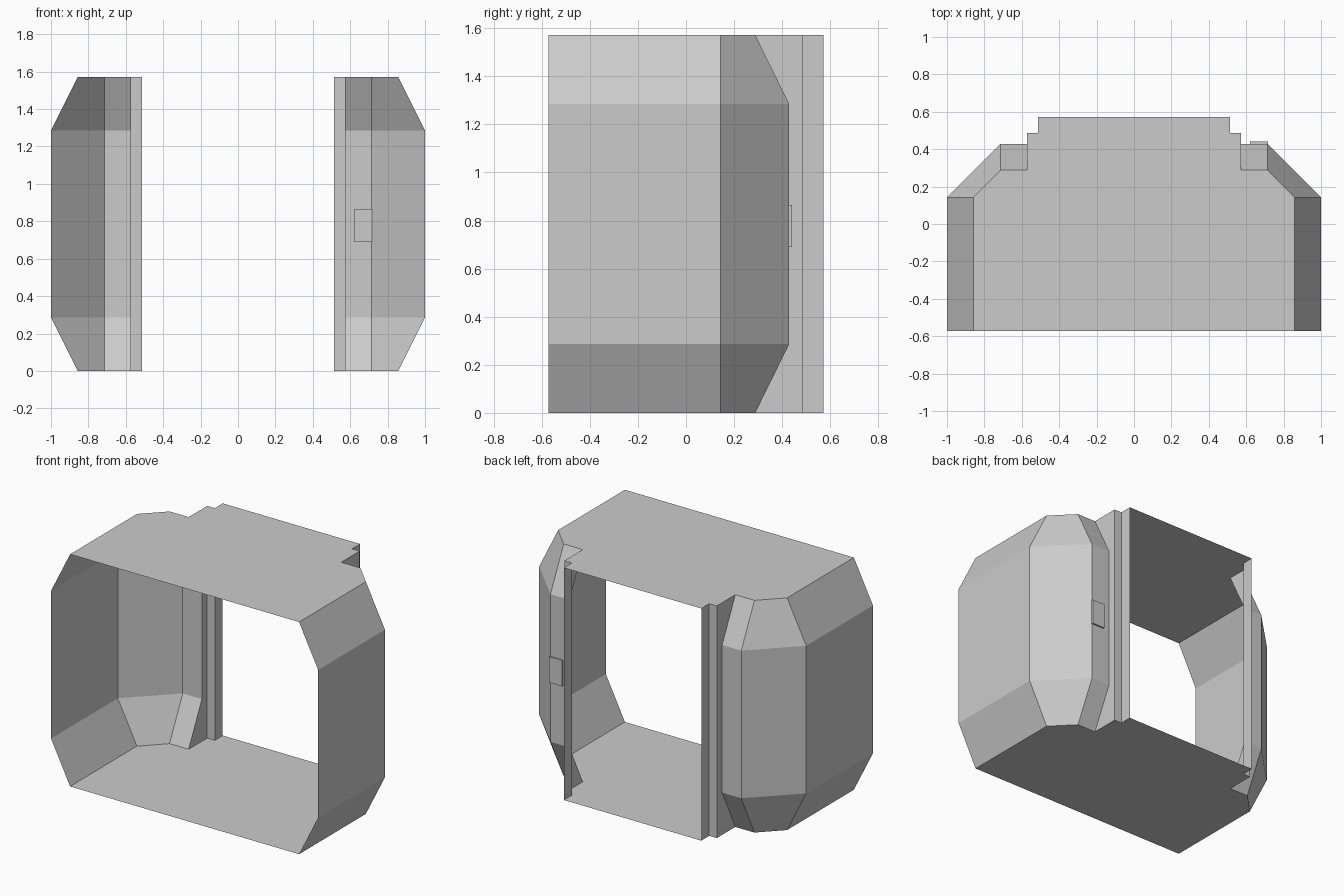
import bpy, bmesh

if "Cube" in bpy.data.objects:
    bpy.data.objects.remove(bpy.data.objects["Cube"])

H, C = 1.571, 0.286          # total height, chamfer height
# Plan outlines of the right half, front to back
INNER = [(.857, -.571), (.857, .143), (.714, .288), (.571, .288)]   # floor and ceiling
OUTER = [(1, -.571), (1, .143), (.714, .429), (.571, .429)]         # full-width walls
JAMB = [(.571, .288), (.571, .486), (.514, .486), (.514, .571)]     # stepped doorway


def make_object(name, bm):
    bmesh.ops.remove_doubles(bm, verts=bm.verts, dist=1e-4)
    bmesh.ops.recalc_face_normals(bm, faces=bm.faces)
    mesh = bpy.data.meshes.new(name)
    bm.to_mesh(mesh)
    bm.free()
    obj = bpy.data.objects.new(name, mesh)
    bpy.context.collection.objects.link(obj)
    return obj


def face(bm, points):
    return bm.faces.new([bm.verts.new(p) for p in points])


bm = bmesh.new()
# Side walls: straight middle band with sloped bands below and above
levels = [(0, INNER), (C, OUTER), (H - C, OUTER), (H, INNER)]
for s in (1, -1):
    for (z0, a), (z1, b) in zip(levels, levels[1:]):
        for i in range(3):
            ring = [(*a[i], z0), (*a[i + 1], z0), (*b[i + 1], z1), (*b[i], z1)]
            face(bm, [(s * x, y, z) for x, y, z in ring])
    # Doorway return, which also closes the ends of the sloped bands
    side = [(.429, C), (.288, 0), (.486, 0), (.486, H), (.288, H), (.429, H - C)]
    face(bm, [(s * .571, y, z) for y, z in side])
    # Stepped door jamb
    for (x0, y0), (x1, y1) in zip(JAMB[1:], JAMB[2:]):
        face(bm, [(s * x0, y0, 0), (s * x1, y1, 0), (s * x1, y1, H), (s * x0, y0, H)])
# Floor and ceiling
half = INNER + JAMB[1:]
plan = half + [(-x, y) for x, y in reversed(half)]
for z in (0, H):
    face(bm, [(x, y, z) for x, y in plan])
bmesh.ops.remove_doubles(bm, verts=bm.verts, dist=1e-4)
bmesh.ops.recalc_face_normals(bm, faces=bm.faces)
shell = make_object("room_shell", bm)
# Room surfaces face inwards
floor = min(shell.data.polygons, key=lambda p: p.center.z)
if floor.normal.z < 0:
    shell.data.flip_normals()

# Small control panel beside the doorway
bm = bmesh.new()
bmesh.ops.create_cube(bm, size=1)
bmesh.ops.scale(bm, vec=(.098, .02, .175), verts=bm.verts)
panel = make_object("door_control_panel", bm)
panel.location = (.668, .43, .778)
